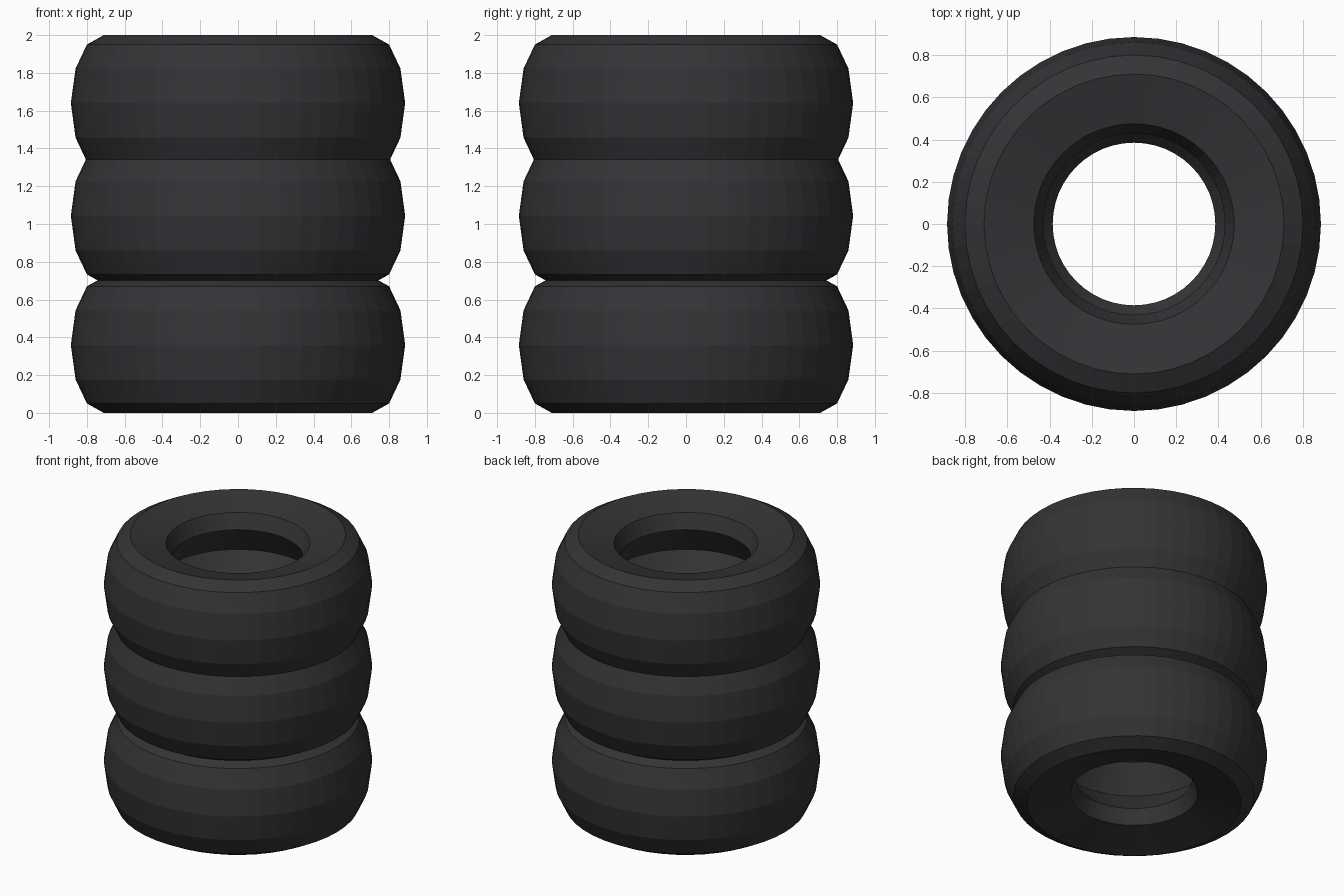
import bpy, bmesh
from math import sin, cos, pi

if "Cube" in bpy.data.objects:
    bpy.data.objects.remove(bpy.data.objects["Cube"])

SIDES = 48
HALF = 0.36

# dark rubber
rubber = bpy.data.materials.new("dark_rubber")
rubber.diffuse_color = (0.034, 0.033, 0.036, 1)
rubber.use_nodes = True
rubber.node_tree.nodes["Principled BSDF"].inputs["Base Color"].default_value = rubber.diffuse_color

# closed tyre cross-section: (radius, height from the tyre's middle)
tread = [(0.71, -HALF), (0.80, -0.31), (0.86, -0.183), (0.885, 0),
         (0.86, 0.183), (0.80, 0.31), (0.71, HALF)]
bore = [(0.475, 0.30), (0.43, 0.195), (0.54, 0.0), (0.385, -0.185), (0.425, -0.29)]
profile = tread + bore


def make_tyre(name, z):
    bm = bmesh.new()
    rings = []
    for i in range(SIDES):
        a = 2 * pi * i / SIDES
        rings.append([bm.verts.new((r * cos(a), r * sin(a), h)) for r, h in profile])
    n = len(profile)
    for i in range(SIDES):
        a, b = rings[i], rings[(i + 1) % SIDES]
        for j in range(n):
            k = (j + 1) % n
            bm.faces.new((a[j], b[j], b[k], a[k]))
    bmesh.ops.recalc_face_normals(bm, faces=bm.faces)
    mesh = bpy.data.meshes.new(name)
    bm.to_mesh(mesh)
    bm.free()
    mesh.materials.append(rubber)
    obj = bpy.data.objects.new(name, mesh)
    obj.location.z = z
    bpy.context.collection.objects.link(obj)


# stack of three, slightly pressed into one another
for name, z in (("bottom_tyre", HALF), ("middle_tyre", 1.043), ("top_tyre", 2 - HALF)):
    make_tyre(name, z)
